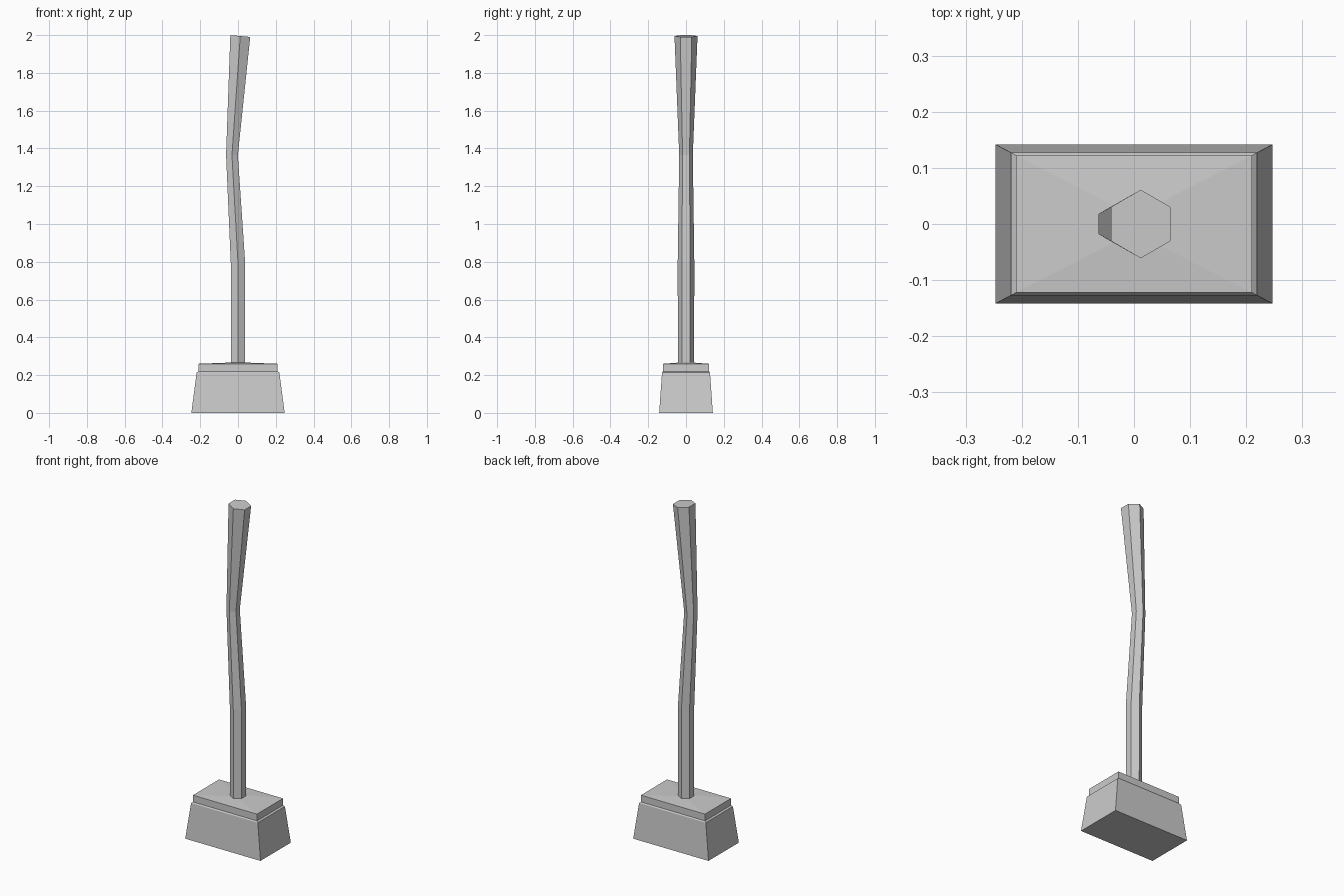
import bpy, bmesh
from math import radians, cos, sin

if "Cube" in bpy.data.objects:
    bpy.data.objects.remove(bpy.data.objects["Cube"])


def loft(name, rings):
    """Skin a list of equal-length point rings and cap both ends."""
    bm = bmesh.new()
    loops = [[bm.verts.new(p) for p in ring] for ring in rings]
    n = len(loops[0])
    for a, b in zip(loops, loops[1:]):
        for i in range(n):
            j = (i + 1) % n
            bm.faces.new((a[i], a[j], b[j], b[i]))
    bm.faces.new(loops[0][::-1])
    bm.faces.new(loops[-1])
    bmesh.ops.recalc_face_normals(bm, faces=bm.faces[:])
    mesh = bpy.data.meshes.new(name)
    bm.to_mesh(mesh)
    bm.free()
    obj = bpy.data.objects.new(name, mesh)
    bpy.context.collection.objects.link(obj)
    return obj


def rect(hx, hy, z):
    return [(-hx, -hy, z), (hx, -hy, z), (hx, hy, z), (-hx, hy, z)]


def hexagon(cx, z, r, tilt):
    """Hexagon with corners on +-y, tipped about y; positive tilt raises +x."""
    t = radians(tilt)
    pts = []
    for i in range(6):
        a = radians(60 * i + 30)
        u, v = r * cos(a), r * sin(a)
        pts.append((cx + u * cos(t), v, z + u * sin(t)))
    return pts


# Tapered block with a stepped rim and a slightly raised top
loft("head", [
    rect(0.247, 0.142, 0.0),
    rect(0.219, 0.127, 0.213),
    rect(0.21, 0.122, 0.22),
    rect(0.21, 0.122, 0.26),
    rect(0.03, 0.03, 0.267),
])

# Bent hexagonal shaft, flaring at the top
loft("handle", [
    hexagon(0.0, 0.26, 0.043, 0),
    hexagon(0.0, 0.79, 0.044, 4),
    hexagon(-0.032, 1.365, 0.036, -1),
    hexagon(0.012, 1.995, 0.061, -5),
])
